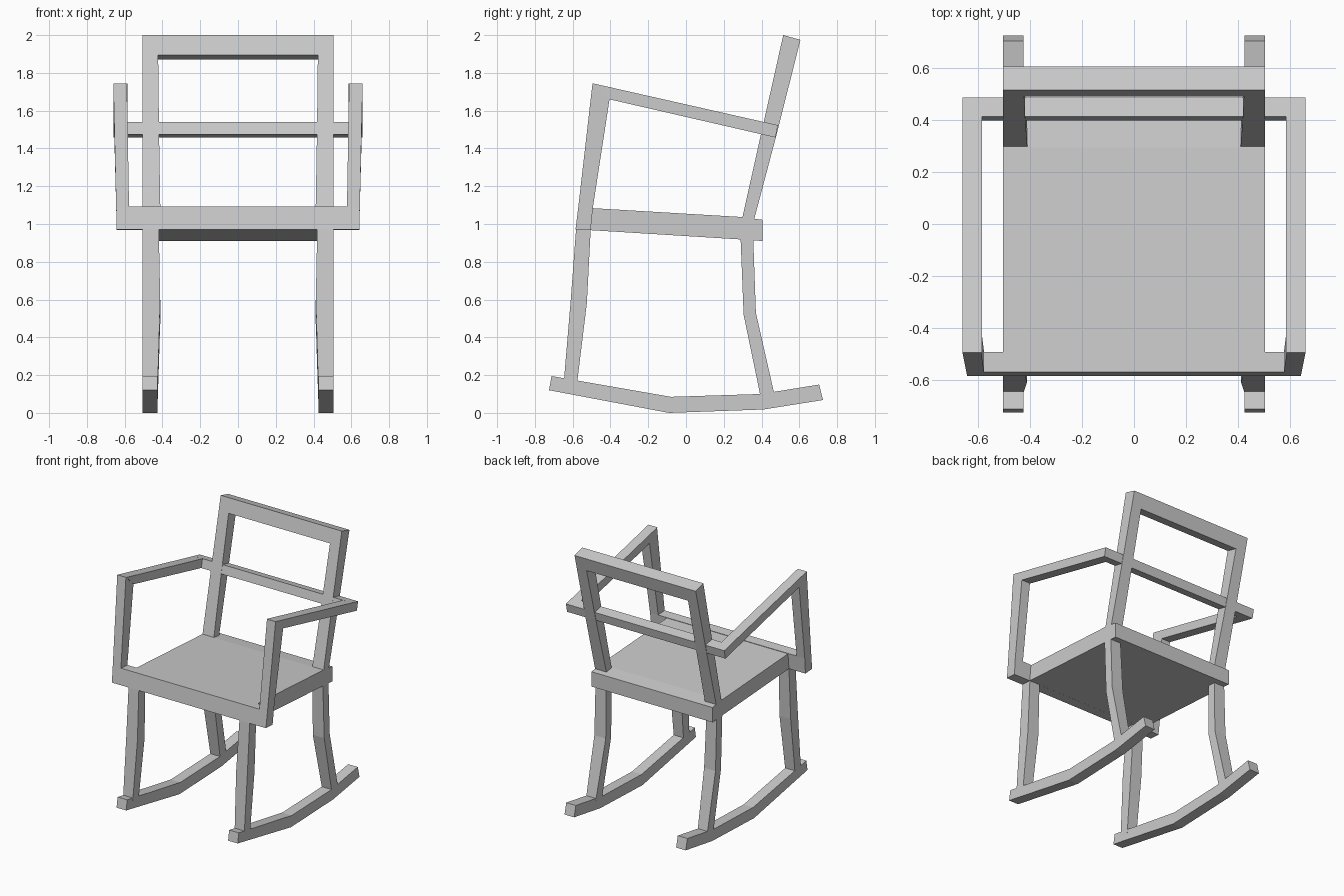
import bpy
import bmesh

cube = bpy.data.objects.get("Cube")
if cube:
    bpy.data.objects.remove(cube, do_unlink=True)

grey = bpy.data.materials.new("plain grey")
grey.use_nodes = True
grey.diffuse_color = (0.6, 0.6, 0.6, 1)
grey.node_tree.nodes["Principled BSDF"].inputs["Base Color"].default_value = (0.6, 0.6, 0.6, 1)


def beam(name, sections, x0=None, x1=None, mirror=True):
    """Loft a square bar through sections: (y, z), (y, z) and optional x limits."""
    bm = bmesh.new()
    rings = []
    for a, b, *xs in sections:
        lo, hi = xs if xs else (x0, x1)
        corners = ((lo, a), (hi, a), (hi, b), (lo, b))
        rings.append([bm.verts.new((x, *p)) for x, p in corners])
    for r, s in zip(rings, rings[1:]):
        for i in range(4):
            j = (i + 1) % 4
            bm.faces.new((r[i], r[j], s[j], s[i]))
    bm.faces.new(rings[0][::-1])
    bm.faces.new(rings[-1])
    bmesh.ops.recalc_face_normals(bm, faces=bm.faces)
    mesh = bpy.data.meshes.new(name)
    bm.to_mesh(mesh)
    bm.free()
    mesh.materials.append(grey)
    obj = bpy.data.objects.new(name, mesh)
    bpy.context.collection.objects.link(obj)
    if mirror:
        mod = obj.modifiers.new("Mirror", "MIRROR")
        mod.use_mirror_merge = False
    return obj


W = 0.505   # half width of the frame
A = 0.66    # half width across the arms

# Curved runners, bent from three straight pieces
beam("rockers", [
    ((-0.712, 0.195), (-0.725, 0.12)),
    ((-0.08, 0.085), (-0.09, 0.0)),
    ((0.395, 0.10), (0.41, 0.018)),
    ((0.705, 0.15), (0.725, 0.068)),
], 0.425, W)

# Legs, each with a slight bend halfway up
beam("front_legs", [
    ((-0.648, 0.15), (-0.58, 0.13), 0.425, W),
    ((-0.61, 0.60), (-0.525, 0.58), 0.412, W),
    ((-0.58, 1.0), (-0.503, 1.0), 0.42, W),
])
beam("back_legs", [
    ((0.398, 0.07), (0.472, 0.08), 0.425, W),
    ((0.305, 0.52), (0.37, 0.53), 0.41, W),
    ((0.288, 0.95), (0.355, 0.95), 0.42, W),
])

# Seat slab and the wider rail along its front
beam("seat", [
    ((-0.565, 1.088), (-0.58, 0.972)),
    ((0.295, 1.037), (0.295, 0.918)),
    ((0.405, 1.022), (0.405, 0.91)),
], -W, W, mirror=False)
beam("front_rail", [
    ((-0.57, 1.092), (-0.585, 0.972)),
    ((-0.493, 1.087), (-0.505, 0.967)),
], -0.64, 0.64, mirror=False)

# Arm supports and sloping arms
beam("arm_posts", [
    ((-0.585, 0.972), (-0.505, 0.967), 0.575, 0.642),
    ((-0.57, 1.092), (-0.493, 1.087), 0.577, 0.645),
    ((-0.495, 1.745), (-0.405, 1.66), 0.588, A),
])
beam("arms", [
    ((-0.495, 1.745), (-0.405, 1.66)),
    ((0.487, 1.523), (0.473, 1.458)),
], 0.585, A)

# Leaning back frame with two cross rails
beam("back_posts", [
    ((0.293, 1.01), (0.357, 1.01), 0.41, W),
    ((0.398, 1.48), (0.476, 1.46), 0.418, W),
    ((0.515, 2.0), (0.606, 1.975), 0.424, W),
])
beam("back_middle_rail", [
    ((0.413, 1.54), (0.398, 1.475)),
    ((0.487, 1.523), (0.473, 1.458)),
], -A, A, mirror=False)
beam("back_top_rail", [
    ((0.515, 2.0), (0.491, 1.895)),
    ((0.606, 1.975), (0.58, 1.872)),
], -W, W, mirror=False)
